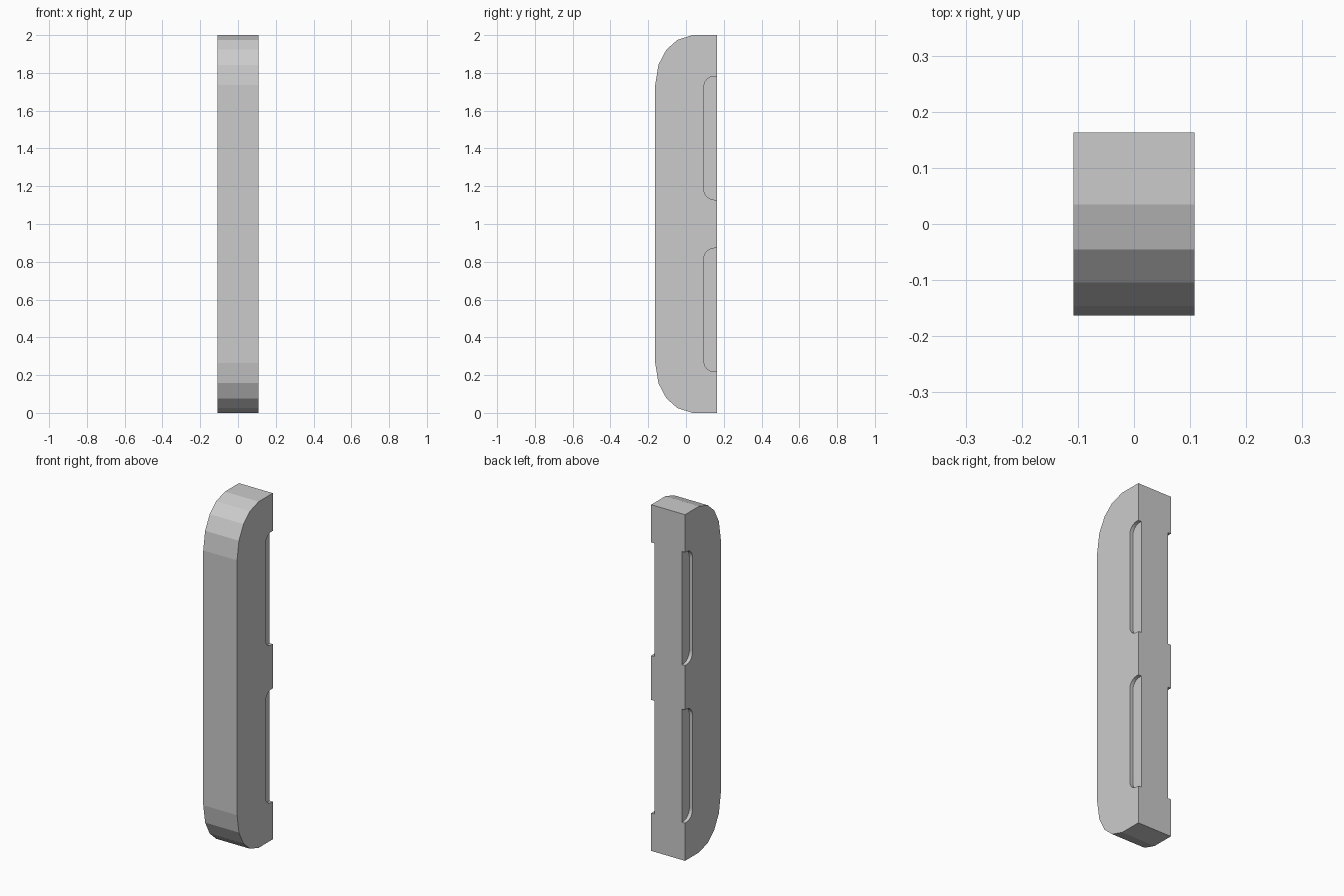
import bpy, bmesh, math

if "Cube" in bpy.data.objects:
    bpy.data.objects.remove(bpy.data.objects["Cube"])

HALF_W, BACK = 0.108, 0.163
DEPTH = 0.02


def add_prism(bm, profile, x0, x1):
    """Extrude a closed (y, z) profile from x0 to x1."""
    face = bm.faces.new([bm.verts.new((x0, y, z)) for y, z in profile])
    new = bmesh.ops.extrude_face_region(bm, geom=[face])["geom"]
    verts = [g for g in new if isinstance(g, bmesh.types.BMVert)]
    bmesh.ops.translate(bm, verts=verts, vec=(x1 - x0, 0, 0))


def make_object(name, bm):
    bmesh.ops.recalc_face_normals(bm, faces=bm.faces[:])
    mesh = bpy.data.meshes.new(name)
    bm.to_mesh(mesh)
    bm.free()
    obj = bpy.data.objects.new(name, mesh)
    bpy.context.collection.objects.link(obj)
    return obj


# Bar body: flat back, faceted front corners mirrored about mid height
lower = [(BACK, 0), (0.035, 0), (-0.045, 0.025), (-0.104, 0.077),
         (-0.146, 0.157), (-BACK, 0.264)]
profile = lower + [(y, 2 - z) for y, z in reversed(lower)]
bm = bmesh.new()
add_prism(bm, profile, -HALF_W, HALF_W)
bar = make_object("handle_bar", bm)

# Finger recesses: two per side, open towards the back, rounded inner corners
bm = bmesh.new()
INNER, R, HALF_H = 0.095, 0.055, 0.327
corner = [(INNER + R - R * math.cos(a), HALF_H - R + R * math.sin(a))
          for a in [math.pi / 2 * i / 6 for i in range(7)]]
upper = corner + [(BACK + 0.05, HALF_H)]
notch = upper + [(y, -z) for y, z in reversed(upper)]
for side in (-1, 1):
    for zc in (0.545, 1.455):
        add_prism(bm, [(y, z + zc) for y, z in notch],
                  side * (HALF_W - DEPTH), side * (HALF_W + 0.05))
cutter = make_object("recess_cutter", bm)
cutter.hide_render = True
cutter.hide_set(True)

cut = bar.modifiers.new("recesses", "BOOLEAN")
cut.operation = "DIFFERENCE"
cut.solver = "EXACT"
cut.object = cutter
